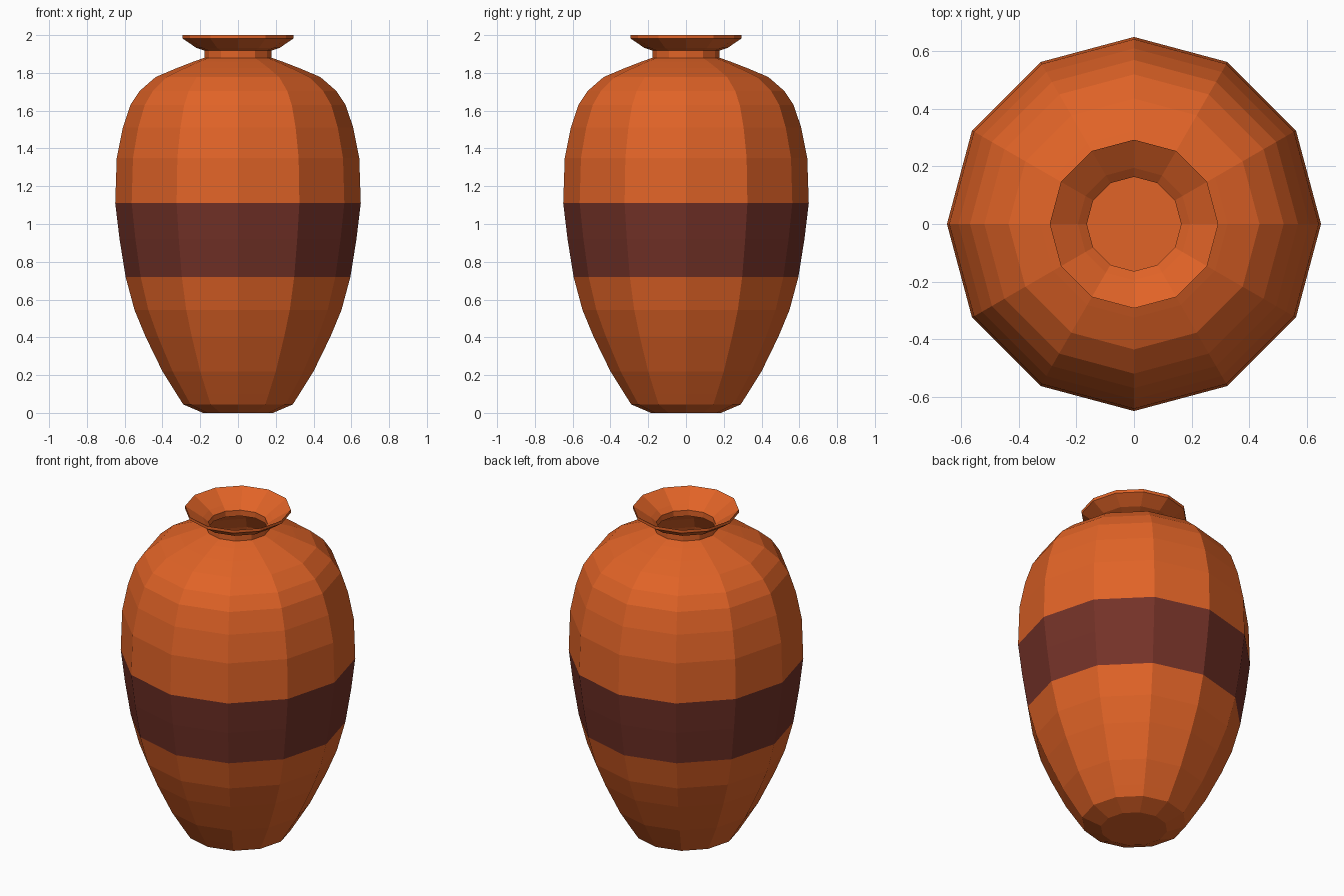
import bpy
import bmesh
from math import cos, sin, tau

cube = bpy.data.objects.get("Cube")
if cube:
    bpy.data.objects.remove(cube, do_unlink=True)

SIDES = 12
BAND_LOW, BAND_HIGH = 0.72, 1.11


def make_material(name, color):
    mat = bpy.data.materials.new(name)
    mat.use_nodes = True
    mat.diffuse_color = color
    mat.node_tree.nodes["Principled BSDF"].inputs["Base Color"].default_value = color
    return mat


terracotta = make_material("terracotta", (0.75, 0.125, 0.02, 1))
dark_glaze = make_material("dark_brown_glaze", (0.175, 0.032, 0.021, 1))


def lathe(name, profile, cap_start=False, cap_end=False, band=False):
    """Turn (radius, height) points around z; upward profiles face outward."""
    bm = bmesh.new()
    rings = [[bm.verts.new((r * cos(tau * i / SIDES), r * sin(tau * i / SIDES), z))
              for i in range(SIDES)] for r, z in profile]
    for low, high in zip(rings, rings[1:]):
        for i in range(SIDES):
            j = (i + 1) % SIDES
            face = bm.faces.new((low[i], low[j], high[j], high[i]))
            middle = face.calc_center_median().z
            if band and BAND_LOW < middle < BAND_HIGH:
                face.material_index = 1
    if cap_start:
        bm.faces.new(rings[0][::-1])
    if cap_end:
        bm.faces.new(rings[-1])
    mesh = bpy.data.meshes.new(name)
    bm.to_mesh(mesh)
    bm.free()
    mesh.materials.append(terracotta)
    if band:
        mesh.materials.append(dark_glaze)
    obj = bpy.data.objects.new(name, mesh)
    bpy.context.scene.collection.objects.link(obj)
    return obj


# Outer body with the painted band around its belly
body = [(0.185, 0), (0.29, 0.045), (0.325, 0.1), (0.40, 0.22), (0.49, 0.405),
        (0.548, 0.545), (0.595, BAND_LOW), (0.627, 0.92), (0.65, BAND_HIGH),
        (0.642, 1.35), (0.61, 1.51), (0.57, 1.63), (0.52, 1.705),
        (0.436, 1.778), (0.325, 1.825), (0.235, 1.86), (0.178, 1.88)]
lathe("body", body, cap_start=True, band=True)

# Neck, flared rim and the inside of the mouth
lathe("neck_and_rim", [(0.178, 1.88), (0.178, 1.918), (0.22, 1.932),
                       (0.293, 1.982), (0.293, 2.0), (0.195, 1.935),
                       (0.164, 1.91), (0.164, 1.875)])

# Inner wall and floor, following the body just inside it
lining = [(r - 0.014, z - 0.005) for r, z in reversed(body[1:])]
lathe("inner_wall", lining + [(0.18, 0.015)], cap_end=True)
